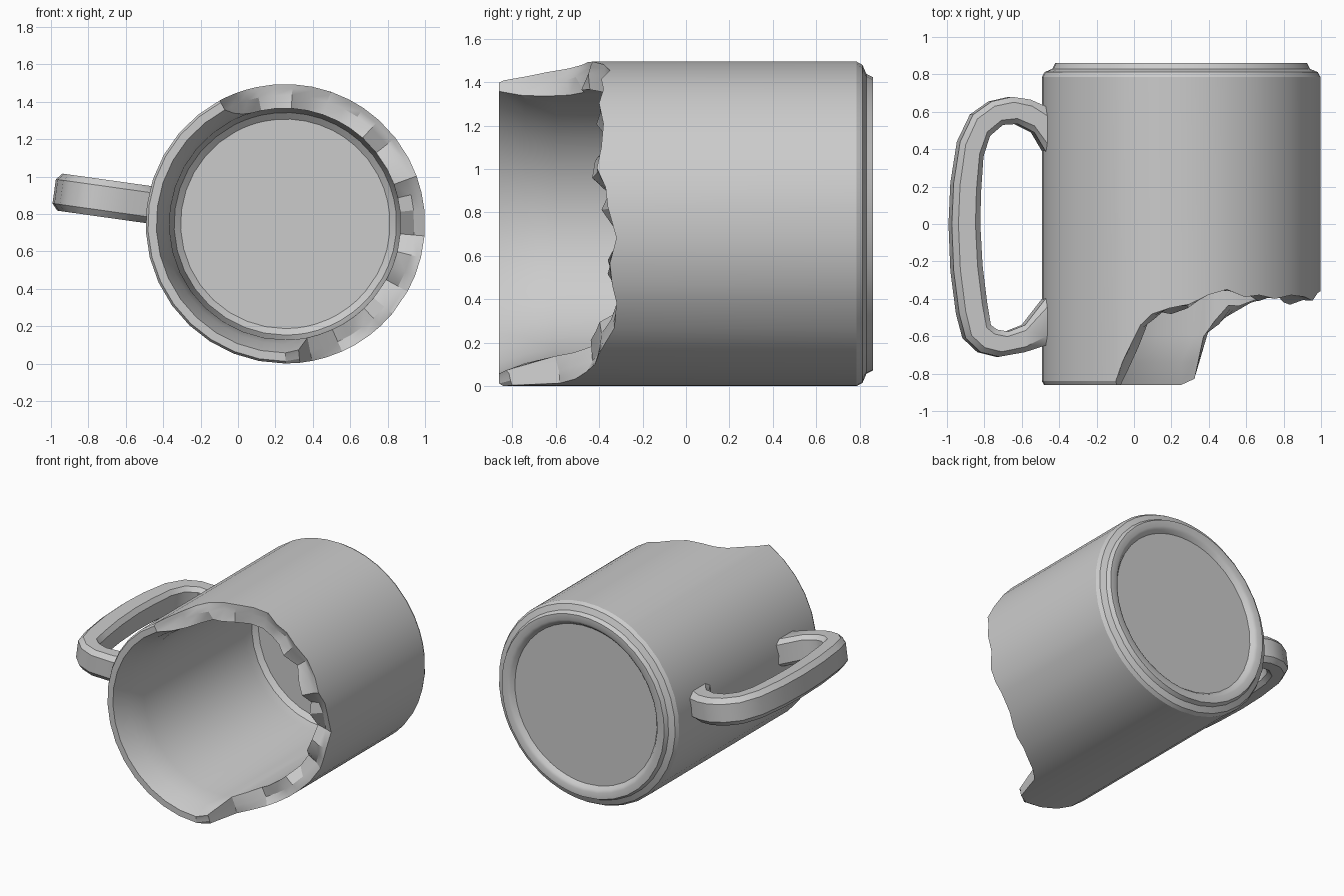
import bpy, bmesh, math, random
from mathutils import Matrix, Vector

random.seed(4)
cube = bpy.data.objects.get("Cube")
if cube:
    bpy.data.objects.remove(cube, do_unlink=True)

# The mug lies on its side: its axis runs along y through this centre
CENTRE = Vector((0.253, 0, 0.748))
RADIUS = 0.747
RIM = -0.86


def finish(name, bm, angle):
    bmesh.ops.remove_doubles(bm, verts=bm.verts, dist=0.0005)
    bmesh.ops.recalc_face_normals(bm, faces=bm.faces)
    mesh = bpy.data.meshes.new(name)
    bm.to_mesh(mesh)
    bm.free()
    obj = bpy.data.objects.new(name, mesh)
    bpy.context.collection.objects.link(obj)
    bpy.ops.object.select_all(action='DESELECT')
    obj.select_set(True)
    bpy.context.view_layer.objects.active = obj
    bpy.ops.object.shade_smooth_by_angle(angle=math.radians(angle))
    return obj


def skin(bm, loops, ring_closed, cap):
    """Join consecutive point loops with quads."""
    rows = [[bm.verts.new(p) for p in loop] for loop in loops]
    count = len(rows[0])
    pairs = list(zip(rows, rows[1:]))
    if ring_closed:
        pairs.append((rows[-1], rows[0]))
    for a, b in pairs:
        for i in range(count if cap else count - 1):
            j = (i + 1) % count
            bm.faces.new((a[i], a[j], b[j], b[i]))
    return rows


# Inner wall: flares out towards the rim
INNER = [(RIM, 0.69), (-0.74, 0.645), (-0.6, 0.62), (0.58, 0.605)]


def inner_radius(y):
    for (y0, r0), (y1, r1) in zip(INNER, INNER[1:]):
        if y <= y1:
            return r0 + (r1 - r0) * max(0, y - y0) / (y1 - y0)
    return INNER[-1][1]


# Broken edge: angle around the axis and depth of the break
BREAK = [(-90, RIM), (-84, -0.8), (-79, -0.58), (-73, -0.51), (-66, -0.46),
         (-60, -0.42), (-53, -0.4), (-47, -0.37), (-40, -0.33), (-29, -0.32),
         (-22, -0.34), (-14, -0.35), (-5, -0.32), (6, -0.36), (13, -0.37),
         (20, -0.41), (28, -0.39), (38, -0.38), (48, -0.4), (56, -0.38),
         (63, -0.39), (71, -0.35), (79, -0.38), (87, -0.43), (95, -0.45),
         (102, -0.48), (107, -0.54), (111, -0.64), (115, -0.74), (118, RIM)]
STEPS = 14
intact = [(118 + 152 * i / STEPS, RIM) for i in range(1, STEPS)]
FOOT = [(0.675, 0.86), (0.69, 0.83), (0.732, 0.812), (RADIUS, 0.785)]
FOOT_INSIDE = [(0.59, 0.825), (0.61, 0.85), (0.63, 0.86)]


def wall_profile(edge):
    """Section from the underside, over the edge, to the inner floor."""
    pts = FOOT_INSIDE + FOOT
    if edge <= RIM:
        pts = pts + [(RADIUS, RIM + 0.02), (0.735, RIM), (0.71, RIM)]
        inner = RIM
    else:
        middle = max(RIM, edge + random.uniform(-0.03, 0.035))
        inner = max(RIM, edge + random.uniform(-0.035, 0.04))
        pts = pts + [(RADIUS, edge), (0.725, (edge + middle) / 2), (0.69, middle)]
    for y, _ in INNER:
        y = max(y, inner)
        pts.append((inner_radius(y), y))
    return pts + [(0.595, 0.65), (0.56, 0.68)]


# Mug body with foot ring and broken rim
bm = bmesh.new()
columns = []
for degrees, edge in BREAK + intact:
    a = math.radians(degrees)
    columns.append([CENTRE + Vector((r * math.cos(a), y, r * math.sin(a)))
                    for r, y in wall_profile(edge)])
rows = skin(bm, columns, True, False)
bm.faces.new([row[0] for row in rows])
bm.faces.new([row[-1] for row in rows])
finish("mug_body", bm, 28)

# Handle: outer and inner outline points, from the back joint to the front joint
OUTLINE = [((-0.42, 0.6), (-0.42, 0.3)), ((-0.49, 0.63), (-0.49, 0.39)),
           ((-0.57, 0.665), (-0.55, 0.49)), ((-0.67, 0.68), (-0.64, 0.535)),
           ((-0.78, 0.655), (-0.72, 0.53)), ((-0.88, 0.585), (-0.79, 0.47)),
           ((-0.95, 0.44), (-0.825, 0.36)), ((-0.985, 0.22), (-0.838, 0.17)),
           ((-0.995, 0), (-0.842, 0)), ((-0.985, -0.25), (-0.83, -0.22)),
           ((-0.955, -0.48), (-0.805, -0.42)), ((-0.92, -0.61), (-0.785, -0.54)),
           ((-0.84, -0.685), (-0.75, -0.565)), ((-0.74, -0.71), (-0.69, -0.575)),
           ((-0.6, -0.685), (-0.6, -0.54)), ((-0.49, -0.65), (-0.49, -0.4)),
           ((-0.42, -0.63), (-0.42, -0.32))]
# Rounded rectangular section: fraction across the strap, height
SECTION = [(0, -0.065), (0.2, -0.1), (0.8, -0.1), (1, -0.07),
           (1, 0.07), (0.8, 0.1), (0.2, 0.1), (0, 0.065)]
tilt = Matrix.Translation(CENTRE) @ Matrix.Rotation(math.radians(8), 4, 'Y')

bm = bmesh.new()
loops = []
for outer, inner in OUTLINE:
    o = Vector((*outer, 0)) - Vector((CENTRE.x, 0, 0))
    n = Vector((*inner, 0)) - Vector((CENTRE.x, 0, 0))
    loops.append([tilt @ (o.lerp(n, t) + Vector((0, 0, h))) for t, h in SECTION])
rows = skin(bm, loops, False, True)
for end in (rows[0], rows[-1]):
    bm.faces.new(end)
finish("handle", bm, 35)
